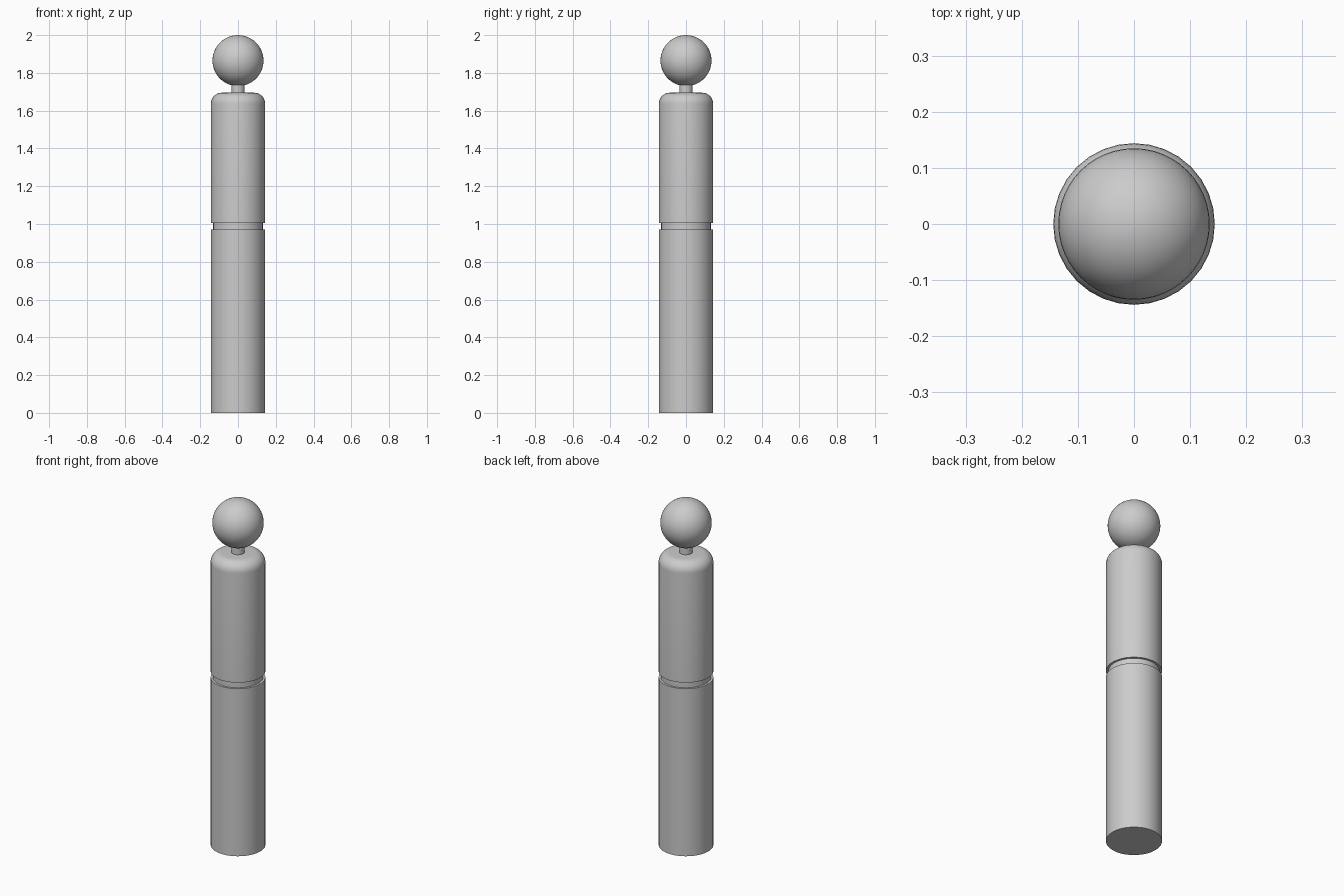
import bpy
import math

SIDES = 32

cube = bpy.data.objects.get("Cube")
if cube:
    bpy.data.objects.remove(cube, do_unlink=True)

grey = bpy.data.materials.new("plain grey")
grey.use_nodes = True
colour = (0.6, 0.6, 0.6, 1)
grey.diffuse_color = colour
grey.node_tree.nodes["Principled BSDF"].inputs["Base Color"].default_value = colour


def finish(obj, name):
    obj.name = name
    obj.data.materials.append(grey)
    bpy.ops.object.select_all(action="DESELECT")
    obj.select_set(True)
    bpy.context.view_layer.objects.active = obj
    bpy.ops.object.shade_smooth_by_angle(angle=math.radians(35))


def lathe(name, profile):
    """Turn a list of (radius, height) points around z, capped at both ends."""
    verts = [(r * math.cos(a), r * math.sin(a), z)
             for r, z in profile
             for a in (2 * math.pi * i / SIDES for i in range(SIDES))]
    faces = []
    for ring in range(len(profile) - 1):
        low, high = ring * SIDES, (ring + 1) * SIDES
        for i in range(SIDES):
            j = (i + 1) % SIDES
            faces.append((low + i, low + j, high + j, high + i))
    faces.append(tuple(reversed(range(SIDES))))
    faces.append(tuple(range(len(verts) - SIDES, len(verts))))
    mesh = bpy.data.meshes.new(name)
    mesh.from_pydata(verts, [], faces)
    obj = bpy.data.objects.new(name, mesh)
    bpy.context.collection.objects.link(obj)
    finish(obj, name)


# Body with a groove at the middle and a rounded shoulder
radius, groove, fillet, top = 0.144, 0.132, 0.058, 1.695
body = [(radius, 0), (radius, 0.97), (groove, 0.97), (groove, 1.005), (radius, 1.005)]
for step in range(9):
    angle = math.pi / 2 * step / 8
    body.append((radius - fillet + fillet * math.cos(angle),
                 top - fillet + fillet * math.sin(angle)))
lathe("body", body)

# Thin neck
lathe("neck", [(0.035, top - 0.005), (0.035, 1.75)])

# Ball head
bpy.ops.mesh.primitive_uv_sphere_add(segments=48, ring_count=24, radius=0.135,
                                     location=(0, 0, 1.865))
finish(bpy.context.object, "ball_head")
